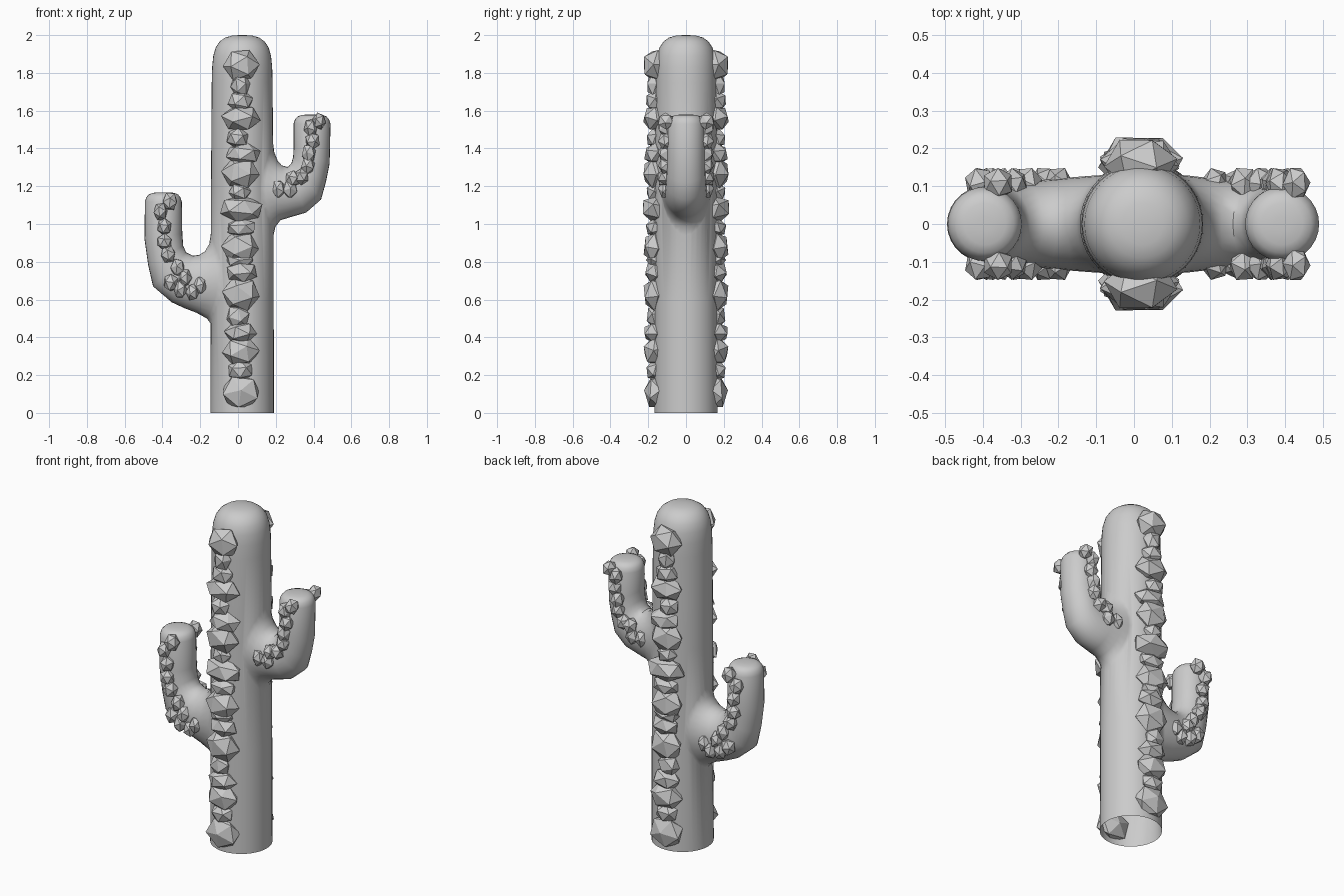
import bpy, bmesh, math, random
from mathutils import Euler

if "Cube" in bpy.data.objects:
    bpy.data.objects.remove(bpy.data.objects["Cube"])

random.seed(4)
CX = 0.022  # trunk axis


def loft(name, rings):
    """Skin a list of closed point rings and cap both ends."""
    bm = bmesh.new()
    loops = [[bm.verts.new(p) for p in r] for r in rings]
    n = len(loops[0])
    for a, b in zip(loops, loops[1:]):
        for i in range(n):
            j = (i + 1) % n
            bm.faces.new((a[i], a[j], b[j], b[i]))
    bm.faces.new(loops[0])
    bm.faces.new(loops[-1])
    bmesh.ops.recalc_face_normals(bm, faces=bm.faces)
    return finish(name, bm)


def finish(name, bm):
    me = bpy.data.meshes.new(name)
    bm.to_mesh(me)
    bm.free()
    ob = bpy.data.objects.new(name, me)
    bpy.context.collection.objects.link(ob)
    return ob


def arm_ring(xl, zl, xu, zu, w, bow=0, n=28):
    """Ellipse from a lower to an upper point, half width w, sides bowed to hug the trunk."""
    side = 1 if xl > 0 else -1
    pts = []
    for i in range(n):
        t = 2 * math.pi * i / n
        c, s = math.cos(t), math.sin(t)
        pts.append(((xl + xu) / 2 + (xl - xu) / 2 * c - side * bow * s * s,
                    w * s, (zl + zu) / 2 + (zl - zu) / 2 * c))
    return pts


def make_arm(name, sections, x, top):
    rings = [arm_ring(*s) for s in sections]
    side = 1 if x > 0 else -1
    for r, d in ((0.098, 0.05), (0.09, 0.026), (0.077, 0.011), (0.055, 0.003), (0.02, 0)):
        rings.append(arm_ring(x + side * r, top - d, x - side * r, top - d, r))
    return loft(name, rings)


# Trunk: lathe profile (radius, height)
profile = [(0.168, 0), (0.167, 0.6), (0.165, 1.2), (0.161, 1.75), (0.159, 1.83), (0.153, 1.89),
           (0.14, 1.935), (0.118, 1.967), (0.09, 1.987), (0.055, 1.997), (0.015, 2.0)]
N = 40
body = loft("cactus_body", [[(CX + r * math.cos(2 * math.pi * i / N),
                              r * math.sin(2 * math.pi * i / N), z) for i in range(N)]
                            for r, z in profile])

# Arms: (outer x, z, inner x, z, half width, bow)
right = make_arm("right_arm", [
    (0.05, 0.95, 0.05, 1.43, 0.11), (0.186, 0.93, 0.183, 1.45, 0.13, 0.066),
    (0.198, 0.985, 0.192, 1.38, 0.128, 0.05), (0.225, 1.02, 0.21, 1.335, 0.123, 0.03),
    (0.28, 1.037, 0.232, 1.31, 0.117, 0.01), (0.36, 1.06, 0.262, 1.302, 0.11),
    (0.44, 1.13, 0.282, 1.32, 0.105), (0.465, 1.22, 0.292, 1.355, 0.102),
    (0.485, 1.32, 0.295, 1.41, 0.1)], 0.392, 1.58)
left = make_arm("left_arm", [
    (-0.01, 0.49, -0.01, 0.94, 0.11), (-0.143, 0.47, -0.141, 0.97, 0.13, 0.066),
    (-0.165, 0.5, -0.152, 0.895, 0.128, 0.05), (-0.22, 0.53, -0.175, 0.855, 0.123, 0.025),
    (-0.285, 0.555, -0.205, 0.837, 0.117, 0.008), (-0.35, 0.585, -0.24, 0.832, 0.111),
    (-0.45, 0.67, -0.275, 0.85, 0.105), (-0.475, 0.78, -0.29, 0.885, 0.102),
    (-0.495, 0.92, -0.295, 0.95, 0.1)], -0.395, 1.168)

# Weld the arms into the trunk, then open the bottom
bpy.context.view_layer.objects.active = body
body.select_set(True)
for arm in (right, left):
    mod = body.modifiers.new("union", 'BOOLEAN')
    mod.operation = 'UNION'
    mod.solver = 'EXACT'
    mod.object = arm
    bpy.ops.object.modifier_apply(modifier=mod.name)
    bpy.data.objects.remove(arm)
bm = bmesh.new()
bm.from_mesh(body.data)
bmesh.ops.delete(bm, geom=[f for f in bm.faces if all(v.co.z < 1e-4 for v in f.verts)],
                 context='FACES')
bm.to_mesh(body.data)
bm.free()
bpy.ops.object.shade_smooth_by_angle(angle=math.radians(50))


def spines(name, boxes):
    """Faceted lumps (centre, half size) on the front, mirrored to the back."""
    bm = bmesh.new()
    for centre, half in boxes:
        vs = bmesh.ops.create_icosphere(bm, subdivisions=1, radius=1)["verts"]
        rot = Euler([random.uniform(0, 6.28) for _ in range(3)]).to_matrix()
        for v in vs:
            v.co = rot @ v.co
        for k in range(3):
            m = max(abs(v.co[k]) for v in vs)
            for v in vs:
                v.co[k] = centre[k] + v.co[k] / m * half[k]
    ob = finish(name, bm)
    ob.modifiers.new("mirror", 'MIRROR').use_axis = (False, True, False)
    ob.modifiers["mirror"].use_mirror_merge = False
    return ob


# Trunk spines: (x min, x max, z min, z max)
strip = [(-.08, .115, 1.76, 1.92), (-.04, .065, 1.67, 1.80), (-.055, .08, 1.59, 1.71),
         (-.09, .12, 1.5, 1.62), (-.06, .055, 1.4, 1.51), (-.065, .12, 1.31, 1.43),
         (-.09, .115, 1.19, 1.35), (-.05, .07, 1.12, 1.22), (-.095, .13, 1.01, 1.15),
         (-.055, .09, .93, 1.03), (-.09, .11, .8, .95), (-.06, .08, .77, .85),
         (-.06, .1, .69, .8), (-.085, .115, .54, .72), (-.06, .06, .45, .57),
         (-.075, .1, .37, .48), (-.085, .115, .25, .4), (-.05, .075, .17, .28),
         (-.08, .11, .03, .19)]
spines("trunk_spines", [(((a + b) / 2, -0.162, (c + d) / 2),
                         ((b - a) / 2, 0.022 + 0.4 * (b - a) / 2, (d - c) / 2))
                        for a, b, c, d in strip])

# Arm spines: (x, z)
right_pts = [(.43, 1.545), (.385, 1.51), (.395, 1.44), (.375, 1.375), (.37, 1.31),
             (.335, 1.25), (.29, 1.24), (.275, 1.185), (.215, 1.185)]
left_pts = [(-.36, 1.12), (-.41, 1.065), (-.39, .985), (-.39, .905), (-.37, .84), (-.32, .77),
            (-.355, .69), (-.28, .715), (-.305, .655), (-.24, .64), (-.2, .675)]
for name, pts in (("right_arm_spines", right_pts), ("left_arm_spines", left_pts)):
    spines(name, [((x, -0.107, z), (0.037, 0.041, 0.045)) for x, z in pts])
